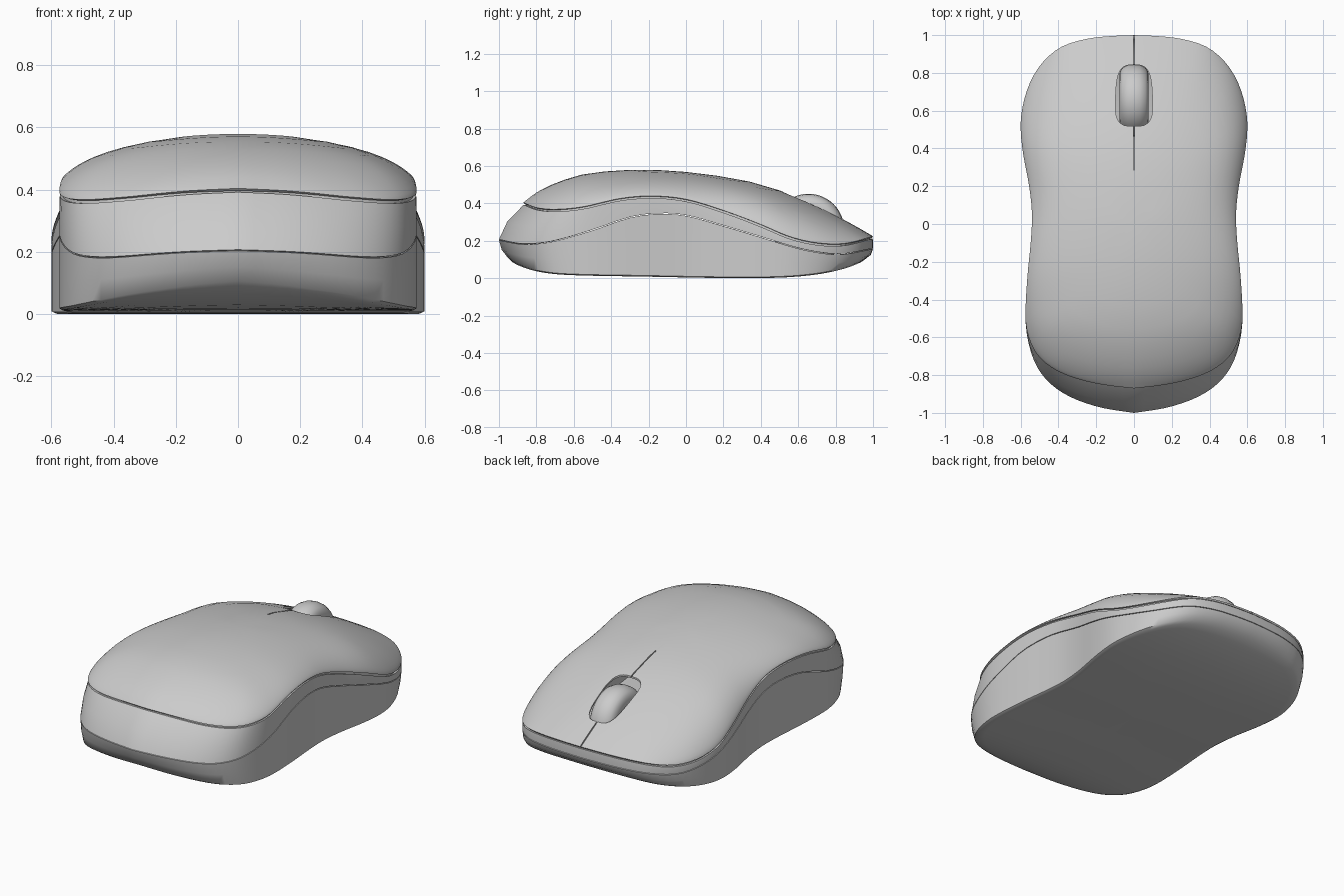
import bpy, bmesh
from math import sin, cos, pi, copysign

if "Cube" in bpy.data.objects:
    bpy.data.objects.remove(bpy.data.objects["Cube"])

# Plan outline, right half, from back end to button end
OUTLINE = [(0, -1), (.16, -.975), (.3, -.932), (.41, -.872), (.492, -.79), (.545, -.68), (.574, -.52),
           (.566, -.3), (.547, -.1), (.54, .05), (.555, .2), (.585, .36), (.6, .5), (.59, .62),
           (.55, .75), (.48, .86), (.38, .94), (.25, .98), (.12, .995), (0, 1)]
# Height curves along y: crown, upper seam, lower seam, underside
CROWN = [(-.87, .404), (-.8, .457), (-.7, .507), (-.55, .555), (-.4, .573), (-.22, .58), (0, .568),
         (.2, .542), (.4, .502), (.55, .45), (.7, .385), (.85, .31), (1, .228)]
UPPER = [(-.87, .402), (-.8, .375), (-.7, .366), (-.55, .38), (-.35, .425), (-.18, .438), (0, .42),
         (.2, .36), (.4, .285), (.55, .222), (.7, .187), (.85, .184), (1, .222)]
LOWER = [(-1, .205), (-.9, .185), (-.82, .183), (-.7, .2), (-.5, .257), (-.3, .325), (-.15, .345),
         (0, .335), (.2, .28), (.4, .22), (.6, .16), (.75, .132), (.85, .13), (1, .158)]
UNDER = [(-.95, .1), (-.9, .07), (-.8, .037), (-.65, .018), (-.2, .008), (.2, .001), (.5, .003),
         (.7, .02), (.85, .052), (.96, .095)]


def curve(pts, t):
    """Smooth interpolation through (key, value) points."""
    t = min(max(t, pts[0][0]), pts[-1][0])
    i = next(k for k in range(len(pts) - 1) if t <= pts[k + 1][0])

    def slope(k):
        a, b = pts[max(k - 1, 0)], pts[min(k + 1, len(pts) - 1)]
        return (b[1] - a[1]) / (b[0] - a[0])
    (t0, v0), (t1, v1) = pts[i], pts[i + 1]
    h = t1 - t0
    s = (t - t0) / h
    return ((2*s**3 - 3*s**2 + 1) * v0 + (s**3 - 2*s**2 + s) * h * slope(i)
            + (3*s**2 - 2*s**3) * v1 + (s**3 - s**2) * h * slope(i + 1))


xs = [(i, p[0]) for i, p in enumerate(OUTLINE)]
ys = [(i, p[1]) for i, p in enumerate(OUTLINE)]
half = [(curve(xs, k / 3), curve(ys, k / 3)) for k in range(3 * (len(OUTLINE) - 1) + 1)]
PLAN = half + [(-x, y) for x, y in half[-2:0:-1]]


def plan(back, front):
    """Outline with its two ends pulled to y = -back and y = front."""
    def warp(y):
        if abs(y) < .5:
            return y
        end = back if y < 0 else front
        return copysign(.5 + (abs(y) - .5) * (end - .5) / .5, y)
    return [(x, warp(y)) for x, y in PLAN]


def level(points, height):
    return [(x, y, height(y)) for x, y in points]


def finish(ob):
    bpy.ops.object.select_all(action='DESELECT')
    ob.select_set(True)
    bpy.context.view_layer.objects.active = ob
    for m in list(ob.modifiers):
        bpy.ops.object.modifier_apply(modifier=m.name)
    bpy.ops.object.shade_smooth_by_angle(angle=.8)


def loft(name, rings, caps=False):
    """Skin closed rings, ordered from the lowest to the highest."""
    bm = bmesh.new()
    vs = [[bm.verts.new(p) for p in r] for r in rings]
    n = len(rings[0])
    for a, b in zip(vs, vs[1:]):
        for i in range(n):
            j = (i + 1) % n
            bm.faces.new((a[i], a[j], b[j], b[i]))
    if caps:
        bm.faces.new(vs[0][::-1])
        bm.faces.new(vs[-1])
    bmesh.ops.remove_doubles(bm, verts=bm.verts, dist=1e-5)
    me = bpy.data.meshes.new(name)
    bm.to_mesh(me)
    bm.free()
    ob = bpy.data.objects.new(name, me)
    bpy.context.collection.objects.link(ob)
    return ob


def thicken(ob, t):
    m = ob.modifiers.new("wall", 'SOLIDIFY')
    m.thickness, m.offset = t, -1


# Base: curved underside, rounded ends, up to the lower seam
foot = plan(.95, .955)
rings = [level([(x * r, y * r) for x, y in foot], lambda y: curve(UNDER, y))
         for r in (0, .2, .4, .55, .7, .8, .88, .94, .98)]
rings.append([(x, y, curve(UNDER, y) + .006) for x, y in foot])
low = plan(1, 1)
rings.append([(x, y, .5 * (curve(UNDER, f[1]) + curve(LOWER, y)))
              for (x, y), f in zip(plan(.985, .988), foot)])
rings.append(level(low, lambda y: curve(LOWER, y) - .002))
base = loft("base", rings)
thicken(base, .01)
finish(base)

# Middle band between the two seams, with a recessed lip under the top shell
seam = plan(.87, 1)
band = loft("side_band", [
    level(low, lambda y: curve(LOWER, y) + .002),
    [(x, y, .5 * (curve(LOWER, l[1]) + curve(UPPER, s[1])))
     for (x, y), l, s in zip(plan(.955, 1), low, seam)],
    [(x * .997, y * .998, curve(UPPER, y) - .01) for x, y in seam],
    [(x * .98, y * .985, curve(UPPER, y) - .01) for x, y in seam],
    [(x * .978, y * .983, curve(UPPER, y) + .006) for x, y in seam]])
thicken(band, .01)
finish(band)


# Top shell: crowned surface rolling down to the upper seam
def crown(x, y):
    return curve(CROWN, y) - .063 * (x / .45) ** 2


rings = []
for r in (1, .998, .99, .975, .95, .92, .88, .82, .74, .64, .5, .34, .17, 0):
    g = .5 * r ** 8 + .5 * (1 - (1 - r ** 6) ** .5)
    rings.append([(x * r, y * r, crown(x * r, y * r)
                   - g * max(crown(x, y) - curve(UPPER, y) - .002, 0)) for x, y in seam])
shell = loft("top_shell", rings)
thicken(shell, .01)

# Wheel opening (narrower toward the button end) and the slit between the buttons
hole = []
for k in range(40):
    a = 2 * pi * k / 40
    u, v = (copysign(abs(f(a)) ** .6, f(a)) for f in (cos, sin))
    hole.append(((.097 - .008 * v) * u, .68 + .162 * v))
slit = [(-.003, .285), (.003, .285), (.003, 1.1), (-.003, 1.1)]
cutters = [loft(n, [level(p, lambda y: .05), level(p, lambda y: .8)], True)
           for n, p in (("wheel_cutter", hole), ("slit_cutter", slit))]
for c in cutters:
    c.hide_render = True
    m = shell.modifiers.new("cut", 'BOOLEAN')
    m.operation, m.object, m.solver = 'DIFFERENCE', c, 'EXACT'
finish(shell)
for c in cutters:
    bpy.data.objects.remove(c)

# Scroll wheel turned about the x axis
prof = [(-.078, 0), (-.078, .13), (-.074, .152), (-.06, .173), (-.032, .187), (0, .191),
        (.032, .187), (.06, .173), (.074, .152), (.078, .13), (.078, 0)]
wheel = loft("scroll_wheel", [[(x, .655 + r * cos(2 * pi * k / 48), .26 + r * sin(2 * pi * k / 48))
                               for k in range(48)] for x, r in prof])
finish(wheel)
